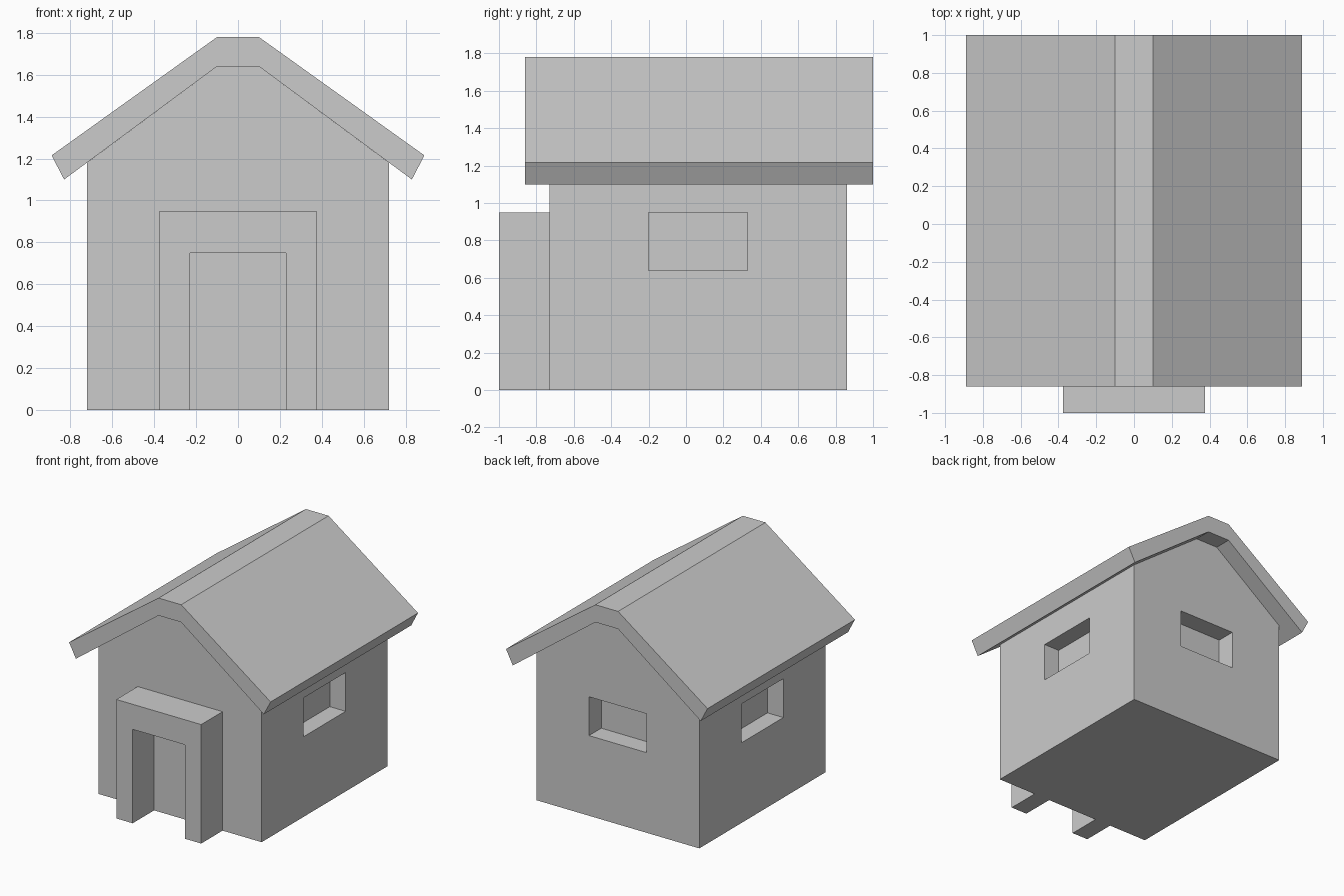
import bpy
import bmesh

cube = bpy.data.objects.get("Cube")
if cube:
    bpy.data.objects.remove(cube, do_unlink=True)

# One plain grey for the whole house
grey = bpy.data.materials.new("plain grey")
grey.use_nodes = True
colour = (0.6, 0.6, 0.6, 1)
grey.diffuse_color = colour
grey.node_tree.nodes["Principled BSDF"].inputs["Base Color"].default_value = colour

WALL_X, WALL_FRONT, WALL_BACK = 0.72, -0.73, 0.86


def extrude_profile(name, half, y0, y1):
    """Mirror a half outline of (x, z) points and extrude it along y."""
    outline = half + [(-x, z) for x, z in reversed(half)]
    bm = bmesh.new()
    face = bm.faces.new([bm.verts.new((x, y0, z)) for x, z in outline])
    new = bmesh.ops.extrude_face_region(bm, geom=[face])["geom"]
    verts = [v for v in new if isinstance(v, bmesh.types.BMVert)]
    bmesh.ops.translate(bm, verts=verts, vec=(0, y1 - y0, 0))
    bmesh.ops.recalc_face_normals(bm, faces=bm.faces)
    mesh = bpy.data.meshes.new(name)
    bm.to_mesh(mesh)
    bm.free()
    mesh.materials.append(grey)
    obj = bpy.data.objects.new(name, mesh)
    bpy.context.collection.objects.link(obj)
    return obj


def cut_recess(target, name, centre, size):
    """Cut a box-shaped recess with a hidden helper."""
    bpy.ops.mesh.primitive_cube_add(size=1, location=centre)
    cutter = bpy.context.object
    cutter.name = name
    cutter.scale = size
    cutter.data.materials.append(grey)
    cutter.hide_render = True
    cutter.hide_set(True)
    cutter.display_type = 'WIRE'
    mod = target.modifiers.new(name, 'BOOLEAN')
    mod.operation = 'DIFFERENCE'
    mod.solver = 'EXACT'
    mod.object = cutter
    bpy.context.view_layer.objects.active = target
    bpy.ops.object.modifier_apply(modifier=name)
    bpy.data.objects.remove(cutter, do_unlink=True)


# Walls with gabled top, fitted under the roof
walls = extrude_profile("walls", [(WALL_X, 0), (WALL_X, 1.181), (0.1, 1.64)],
                        WALL_FRONT, WALL_BACK)

# Window recesses in both sides and the back
for side, label in ((1, "left"), (-1, "right")):
    cut_recess(walls, label + "_window", (side * WALL_X, 0.065, 0.795), (0.28, 0.53, 0.31))
cut_recess(walls, "back_window", (0, WALL_BACK, 0.795), (0.51, 0.31, 0.31))

# Thick roof with flat ridge and overhanging eaves
extrude_profile("roof", [(0.1, 1.64), (0.83, 1.1), (0.89, 1.215), (0.1, 1.78)], -0.86, 1)

# Door surround
extrude_profile("porch", [(0.23, 0.75), (0.23, 0), (0.375, 0), (0.375, 0.95)], -1, WALL_FRONT)
